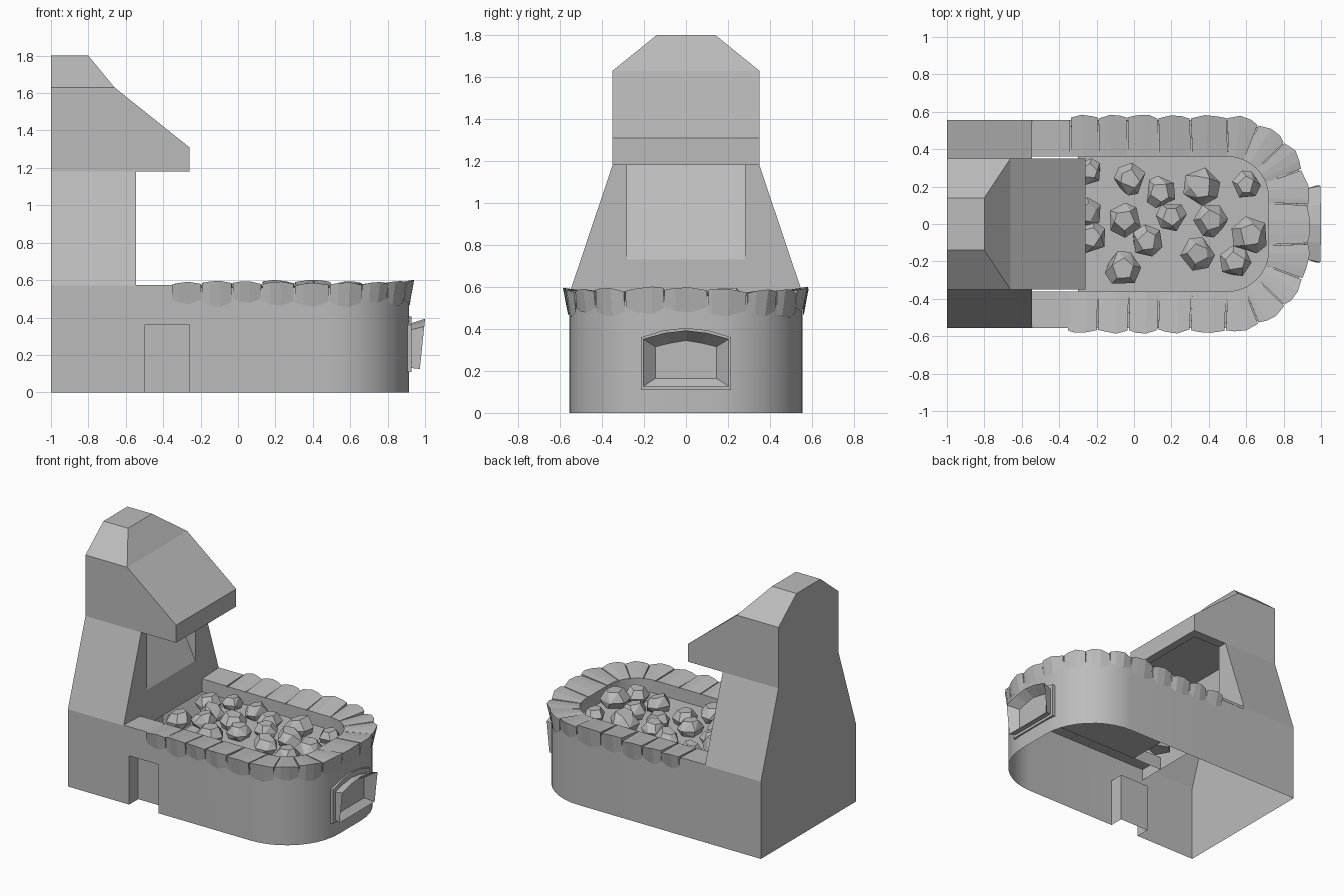
import bpy, bmesh, math, random
from mathutils import Vector

random.seed(4)
if "Cube" in bpy.data.objects:
    bpy.data.objects.remove(bpy.data.objects["Cube"])

stone = bpy.data.materials.new("grey stone")
stone.use_nodes = True
stone.diffuse_color = (0.5, 0.5, 0.5, 1)
stone.node_tree.nodes["Principled BSDF"].inputs["Base Color"].default_value = (0.5, 0.5, 0.5, 1)


def finish(name, bm):
    bmesh.ops.recalc_face_normals(bm, faces=bm.faces)
    mesh = bpy.data.meshes.new(name)
    bm.to_mesh(mesh)
    bm.free()
    mesh.materials.append(stone)
    obj = bpy.data.objects.new(name, mesh)
    bpy.context.collection.objects.link(obj)
    return obj


def loft(bm, rings, cap_start=True):
    """Skin a series of equal closed rings of points."""
    loops = [[bm.verts.new(p) for p in ring] for ring in rings]
    for a, b in zip(loops, loops[1:]):
        for i in range(len(a)):
            j = (i + 1) % len(a)
            bm.faces.new((a[i], a[j], b[j], b[i]))
    if cap_start:
        bm.faces.new(loops[0])
    bm.faces.new(loops[-1])


def prism(name, rings):
    bm = bmesh.new()
    loft(bm, rings)
    return finish(name, bm)


def boolean(obj, cutter, operation):
    cutter.hide_render = True
    mod = obj.modifiers.new("cut", "BOOLEAN")
    mod.operation, mod.object, mod.solver = operation, cutter, "EXACT"
    graph = bpy.context.evaluated_depsgraph_get()
    mesh = bpy.data.meshes.new_from_object(obj.evaluated_get(graph))
    obj.modifiers.clear()
    obj.data = mesh
    bpy.data.objects.remove(cutter)


def remove_faces(obj, rule, split_co, split_normal):
    """Split the mesh on a plane, then delete the faces whose centre meets the rule."""
    bm = bmesh.new()
    bm.from_mesh(obj.data)
    bmesh.ops.bisect_plane(bm, geom=bm.verts[:] + bm.edges[:] + bm.faces[:],
                           plane_co=split_co, plane_no=split_normal)
    doomed = [f for f in bm.faces if rule(f.calc_center_median())]
    bmesh.ops.delete(bm, geom=doomed, context="FACES")
    bm.to_mesh(obj.data)
    bm.free()


def smooth(obj, degrees):
    bpy.ops.object.select_all(action="DESELECT")
    obj.select_set(True)
    bpy.context.view_layer.objects.active = obj
    bpy.ops.object.shade_smooth_by_angle(angle=math.radians(degrees))


BACK, BED, BED_END, TOP = -0.545, 0.47, -0.3, 0.56


def edge_point(u, inner, out=0.0):
    """Point on the hearth edge: u 0-1 front side, 1-2 corner, 2-3 end, then mirrored."""
    if u > 2.5:
        p = edge_point(5 - u, inner, out)
        return Vector((p.x, -p.y, 0))
    cx, cy, r, half = (0.5, 0.14, 0.22, 0.36) if inner else (0.49, 0.13, 0.425, 0.555)
    if u <= 1:
        return Vector((BACK + u * (cx - BACK), -half - out, 0))
    if u <= 2:
        a = (u - 1) * math.pi / 2
        return Vector((cx + (r + out) * math.sin(a), -cy - (r + out) * math.cos(a), 0))
    return Vector((cx + r + out, -cy + (u - 2) * 2 * cy, 0))


def outline(inner, z):
    steps = [0] + [1 + i / 10 for i in range(11)]
    steps += [5 - u for u in reversed(steps)]
    return [edge_point(u, inner) + Vector((0, 0, z)) for u in steps]


# hearth: rounded trough, hollow and open below, with a niche in the front wall
hearth = prism("hearth", [outline(False, 0), outline(False, TOP),
                          outline(True, TOP), outline(True, BED)])
niche = prism("niche_cutter", [[(x, y, z) for x, z in
              ((-0.5, -0.1), (-0.26, -0.1), (-0.26, 0.36), (-0.5, 0.36))] for y in (-0.7, -0.45)])
boolean(hearth, niche, "DIFFERENCE")
remove_faces(hearth, lambda c: c.z < 0.001 or c.x < BACK + 0.001
             or (abs(c.z - BED) < 0.001 and c.x < BED_END), (BED_END, 0, 0), (1, 0, 0))
smooth(hearth, 25)

# chimney: side profile crossed with front profile, then hollowed under the hood
side = [(-1, 0), (BACK, 0), (BACK, 1.18), (-0.26, 1.18), (-0.26, 1.31),
        (-0.66, 1.63), (-0.8, 1.8), (-1, 1.8)]
half = [(0.555, 0), (0.555, 0.57), (0.35, 1.18), (0.35, 1.63), (0.14, 1.8)]
width = half + [(-y, z) for y, z in reversed(half)]
flue = [(BACK + 0.02, 0.73), (BACK + 0.02, 1.16), (-0.32, 1.16), (-0.32, 1.22),
        (-0.79, 1.22), (BACK, 0.73)]
chimney = prism("chimney_hood", [[(x, y, z) for x, z in side] for y in (-0.7, 0.7)])
boolean(chimney, prism("width_cutter", [[(x, y, z) for y, z in width] for x in (-1.1, 0)]), "INTERSECT")
boolean(chimney, prism("flue_cutter", [[(x, y, z) for x, z in flue] for y in (-0.28, 0.28)]), "DIFFERENCE")
remove_faces(chimney, lambda c: c.z < 0.001 or (abs(c.x - BACK) < 0.001 and c.z < BED),
             (0, 0, BED), (0, 0, 1))

# rim stones: irregular wedge blocks with an overhanging outer face
marks = [0.19, 0.35, 0.5, 0.66, 0.83, 1, 1.25, 1.5, 1.75, 2.1]
marks += [5 - u for u in reversed(marks)]
marks = [u + random.uniform(-0.015, 0.015) for u in marks]
bm = bmesh.new()
for u0, u1 in zip(marks, marks[1:]):
    lift, tilt = random.uniform(0, 0.018), random.uniform(-0.008, 0.008)
    low, gap = random.uniform(0.45, 0.48), (u1 - u0) * 0.02
    rings = []
    for t, bulge in ((0, 0), (0.25, 0.7), (0.6, 1), (1, 0)):
        u = u0 + gap + (u1 - u0 - 2 * gap) * t
        tip = 0.012 + 0.016 * bulge + random.uniform(-0.004, 0.004)
        z = 0.572 + lift + 0.012 * bulge + tilt * (2 * t - 1)
        foot = low + 0.025 * (1 - bulge)
        rings.append([edge_point(u, inner, out) + Vector((0, 0, h)) for inner, out, h in
                      ((True, 0, 0.555), (True, 0, 0.565), (False, tip, z),
                       (False, 0.004, foot), (False, 0.002, 0.555))])
    loft(bm, rings)
finish("rim_stones", bm)

# plain slabs between the chimney and the first rim stones
bm = bmesh.new()
for s in (-1, 1):
    loft(bm, [[(x, s * y, z) for y, z in ((0.36, 0.555), (0.36, 0.567), (0.557, 0.575), (0.557, 0.555))]
              for x in (BACK, -0.345)])
finish("rim_slabs", bm)

# coals: irregular faceted lumps resting on the bed
coals = [(-0.02, 0.24, 0.085), (0.14, 0.17, 0.085), (0.36, 0.2, 0.1), (0.6, 0.21, 0.075),
         (-0.05, 0.02, 0.09), (0.07, -0.09, 0.085), (0.2, 0.04, 0.08), (0.41, 0.02, 0.09),
         (0.34, -0.16, 0.09), (0.62, -0.06, 0.1), (0.54, -0.2, 0.085), (-0.06, -0.24, 0.095),
         (-0.24, 0.28, 0.07), (-0.25, 0.06, 0.08), (-0.23, -0.07, 0.085), (-0.36, 0.17, 0.09),
         (-0.37, -0.16, 0.09)]
bm = bmesh.new()
for x, y, r in coals:
    turn, points = random.uniform(0, 6), []
    lean = random.uniform(-0.2, 0.2)
    for z, radius, count in ((0.03, 0.85, 5), (0.5, 1.04, 6), (1.12, 0.62, 5)):
        for i in range(count):
            a = turn + z + 2 * math.pi * i / count + random.uniform(-0.25, 0.25)
            tip = lean * z * math.cos(a)
            points.append(bm.verts.new((x + r * radius * math.cos(a), y + r * radius * math.sin(a),
                                        BED + r * (z + tip))))
    bmesh.ops.convex_hull(bm, input=points)
bmesh.ops.dissolve_limit(bm, angle_limit=math.radians(14), verts=bm.verts[:], edges=bm.edges[:])
finish("coals", bm)


# ash door: arched frame with a flared spout
def arch(x, w, low, shoulder, crown, lean=0.0):
    pts = [(-w, low), (w, low), (w, shoulder), (w / 2, crown - 0.012), (0, crown),
           (-w / 2, crown - 0.012), (-w, shoulder)]
    return [(x + lean * (z - low) / (crown - low), y, z) for y, z in pts]


bm = bmesh.new()
loft(bm, [arch(0.885, 0.215, 0.11, 0.36, 0.405), arch(0.927, 0.215, 0.11, 0.36, 0.405),
          arch(0.927, 0.19, 0.13, 0.335, 0.37), arch(0.972, 0.205, 0.125, 0.352, 0.393, 0.028),
          arch(0.928, 0.145, 0.165, 0.315, 0.345)], cap_start=False)
finish("ash_door", bm)
